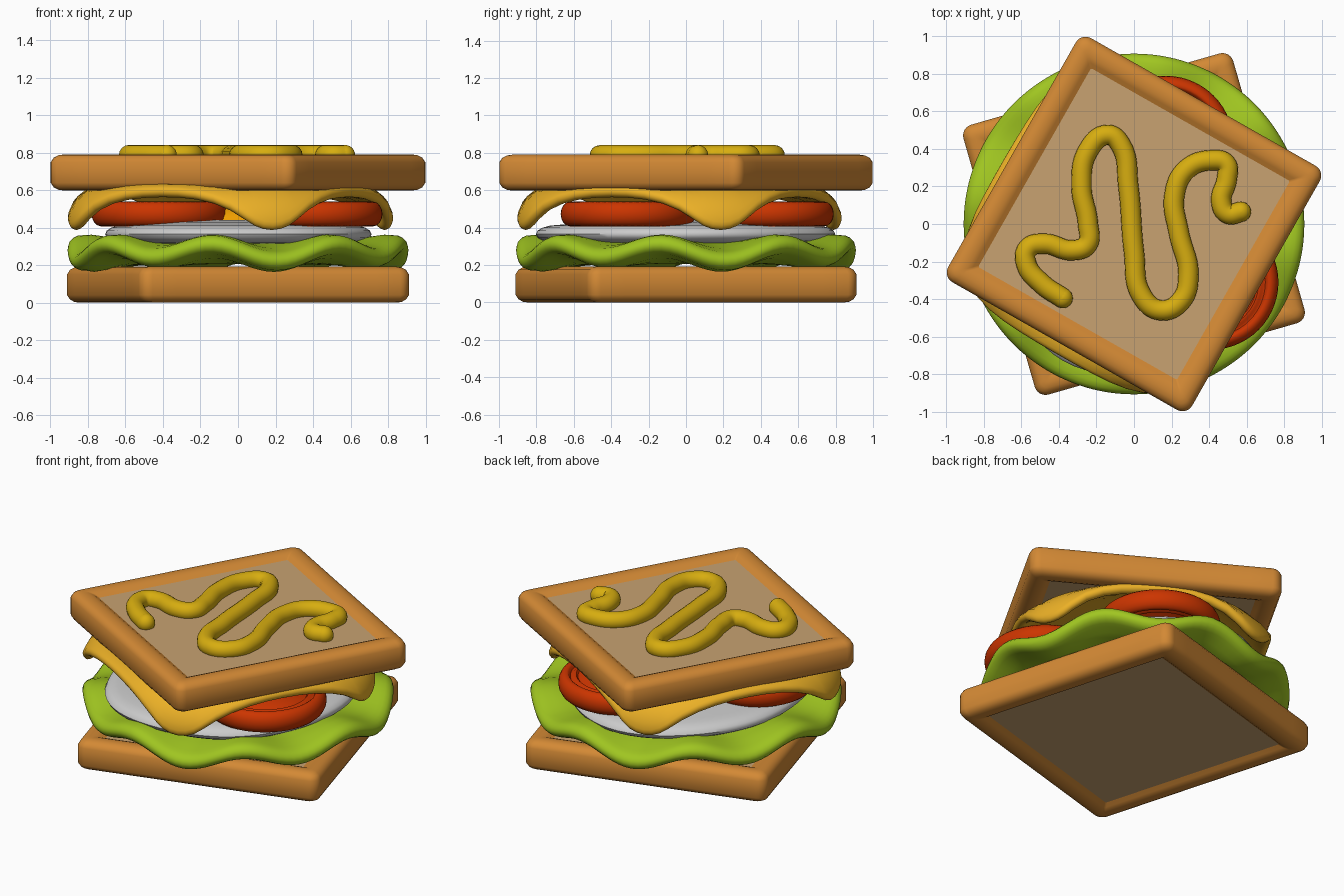
import bpy, bmesh
from math import sin, cos, pi, radians, hypot

if "Cube" in bpy.data.objects:
    bpy.data.objects.remove(bpy.data.objects["Cube"])

TAU = 2 * pi


def material(name, rgb):
    m = bpy.data.materials.new(name)
    m.diffuse_color = (*rgb, 1)
    m.use_nodes = True
    m.node_tree.nodes["Principled BSDF"].inputs["Base Color"].default_value = m.diffuse_color
    return m


CRUST = material("crust", (0.65, 0.25, 0.035))
CRUMB = material("crumb", (0.58, 0.36, 0.165))
GREEN = material("lettuce_green", (0.35, 0.56, 0.015))
RED = material("tomato_red", (0.60, 0.035, 0.0))
CHEESE = material("cheese_yellow", (0.84, 0.44, 0.02))
YOLK = material("yolk_orange", (0.85, 0.34, 0.0))
MUSTARD = material("mustard_yellow", (0.68, 0.42, 0.005))


def loft(name, rings, mat=None, loop=False, loc=(0, 0, 0), rot=0):
    """Skin a list of equal-length rings; cap the ends or join them in a loop."""
    bm = bmesh.new()
    vs = [[bm.verts.new(p) for p in ring] for ring in rings]
    n = len(vs[0])
    pairs = list(zip(vs, vs[1:])) + ([(vs[-1], vs[0])] if loop else [])
    for a, b in pairs:
        for i in range(n):
            j = (i + 1) % n
            bm.faces.new((a[i], a[j], b[j], b[i]))
    if not loop:
        bm.faces.new(vs[0])
        bm.faces.new(vs[-1])
    bmesh.ops.recalc_face_normals(bm, faces=bm.faces)
    me = bpy.data.meshes.new(name)
    bm.to_mesh(me)
    bm.free()
    ob = bpy.data.objects.new(name, me)
    bpy.context.collection.objects.link(ob)
    ob.location = loc
    ob.rotation_euler.z = radians(rot)
    if mat:
        me.materials.append(mat)
    bpy.ops.object.select_all(action='DESELECT')
    ob.select_set(True)
    bpy.context.view_layer.objects.active = ob
    bpy.ops.object.shade_smooth_by_angle(angle=radians(50))
    return ob


def square(h, r, z, arc=6, edge=10):
    """Rounded square of half side h and corner radius r."""
    pts = []
    for q in range(4):
        cx, cy = [(1, 1), (-1, 1), (-1, -1), (1, -1)][q]
        for i in range(arc + 1):
            a = q * pi / 2 + i / arc * pi / 2
            pts.append((cx * (h - r) + r * cos(a), cy * (h - r) + r * sin(a), z))
        nx, ny = [(-1, 1), (-1, -1), (1, -1), (1, 1)][q]
        a = (q + 1) * pi / 2
        s = (cx * (h - r) + r * cos(a), cy * (h - r) + r * sin(a))
        e = (nx * (h - r) + r * cos(a), ny * (h - r) + r * sin(a))
        for i in range(1, edge):
            t = i / edge
            pts.append((s[0] + (e[0] - s[0]) * t, s[1] + (e[1] - s[1]) * t, z))
    return pts


def lathe(profile, n, warp=None):
    """Rings from (radius, z) pairs, optionally warped by warp(r, angle, z)."""
    warp = warp or (lambda r, a, z: (r * cos(a), r * sin(a), z))
    return [[warp(r, i / n * TAU, z) for i in range(n)] for r, z in profile]


def rim(r, z, rad_r, rad_z, k=8):
    """Half-round edge running from the top to the bottom."""
    return [(r - rad_r + rad_r * sin(pi * i / k), z + rad_z * cos(pi * i / k))
            for i in range(k + 1)]


# bread slices: crust frame with a recessed crumb panel on both sides
def bread(name, z, rot):
    half = [(0.165, 0.060), (0.14, 0.070), (0.12, 0.085), (0.095, 0.095),
            (0.065, 0.096), (0.04, 0.092), (0.018, 0.079), (0.004, 0.055)]
    prof = half + [(i, -h) for i, h in reversed(half)]
    loft(name + "_crust",
         [square(0.752 - i, max(0.062 - i * 0.6, 0.01), h) for i, h in prof],
         CRUST, loop=True, loc=(0, 0, z), rot=rot)
    loft(name + "_crumb", [square(0.62, 0.012, h) for h in (-0.069, 0.069)],
         CRUMB, loc=(0, 0, z), rot=rot)


bread("bottom_bread", 0.096, 16)
bread("top_bread", 0.694, -29.6)


# lettuce: disc with a ruffled rim
def ruffle(r, a, z):
    t = min(max((r - 0.5) / 0.4, 0), 1)
    w = t * t * (3 - 2 * t)
    lift = -0.04 * cos(8 * (a - radians(284))) - 0.01 * cos(4 * (a - radians(284)))
    return (r * cos(a), r * sin(a), z + w * lift)


inner = [0.05, 0.3, 0.45, 0.55, 0.65, 0.74, 0.79]
loft("lettuce", lathe([(r, 0.33) for r in inner] + rim(0.908, 0.27, 0.075, 0.053)
                      + [(r, 0.205) for r in reversed(inner)], 128, ruffle), GREEN)


# fried egg: uneven white and a domed yolk
def white(r, a, z):
    k = r * (1 + 0.02 * cos(3 * a + 0.6) + 0.012 * sin(5 * a))
    return (0.71 * k * cos(a) - 0.01, 0.80 * k * sin(a) - 0.02, z)


loft("egg_white", lathe([(0.05, 0.445), (0.4, 0.44), (0.65, 0.43)]
                        + rim(1.0, 0.365, 0.16, 0.05) + [(0.05, 0.31)], 72, white))
loft("egg_yolk", lathe([(0.24 * cos(t * pi / 20), 0.42 + 0.12 * sin(t * pi / 20))
                        for t in range(10)], 40), YOLK)

# tomato slices: rounded skin, grooved face
face = [(0.02, 0.05), (0.225, 0.05), (0.235, 0.04), (0.245, 0.04),
        (0.255, 0.052), (0.27, 0.052), (0.28, 0.042), (0.29, 0.042), (0.30, 0.06)]
slice_profile = face + rim(0.36, 0, 0.05, 0.066) + [(r, -z) for r, z in reversed(face)]
for i, (x, y) in enumerate([(0.41, -0.31), (0.17, 0.43), (-0.42, -0.12)]):
    loft(f"tomato_slice_{i + 1}", lathe(slice_profile, 56), RED, loc=(x, y, 0.473))


# cheese: rounded square, bent downwards beyond a radius so the corners droop
def droop(p, start=0.65, bend=0.20):
    x, y, d = p
    s = hypot(x, y)
    if s <= start:
        return p
    t = (s - start) / bend
    r = start + (bend + d) * sin(t)
    return (x / s * r, y / s * r, (bend + d) * cos(t) - bend)


sizes = [0.03, 0.15, 0.27, 0.38, 0.46, 0.53, 0.60, 0.66, 0.70]
cheese_profile = ([(h, 0.03) for h in sizes] + rim(0.757, 0, 0.03, 0.03)
                  + [(h, -0.03) for h in reversed(sizes)])
loft("cheese", [[droop(p) for p in square(h, 0.21 * h / 0.757, d)]
                for h, d in cheese_profile],
     CHEESE, loc=(-0.04, -0.035, 0.607), rot=-30)

# mustard squiggle with round ends
path = [(0.57, 0.065), (0.50, 0.055), (0.465, 0.12), (0.495, 0.24), (0.49, 0.32),
        (0.42, 0.34), (0.28, 0.29), (0.215, 0.15), (0.24, -0.05), (0.29, -0.27),
        (0.25, -0.41), (0.14, -0.46), (0.04, -0.38), (0.0, -0.15), (-0.03, 0.2),
        (-0.07, 0.42), (-0.14, 0.475), (-0.245, 0.39), (-0.28, 0.2), (-0.245, 0.0),
        (-0.25, -0.11), (-0.33, -0.14), (-0.48, -0.105), (-0.565, -0.13),
        (-0.575, -0.21), (-0.49, -0.32), (-0.38, -0.395)]
cu = bpy.data.curves.new("mustard", 'CURVE')
cu.dimensions = '3D'
cu.bevel_depth = 0.054
cu.bevel_resolution = 6
cu.resolution_u = 8
sp = cu.splines.new('BEZIER')
sp.bezier_points.add(len(path) - 1)
for bp, (x, y) in zip(sp.bezier_points, path):
    bp.co = (x, y, 0.787)
    bp.handle_left_type = bp.handle_right_type = 'AUTO'
cu.materials.append(MUSTARD)
bpy.context.collection.objects.link(bpy.data.objects.new("mustard", cu))
ball = [(0.054 * sin(pi * (i + 0.2) / 12.4), 0.054 * cos(pi * (i + 0.2) / 12.4))
        for i in range(13)]
for k, (x, y) in enumerate((path[0], path[-1])):
    loft(f"mustard_end_{k + 1}", lathe(ball, 24), MUSTARD, loc=(x, y, 0.787))
